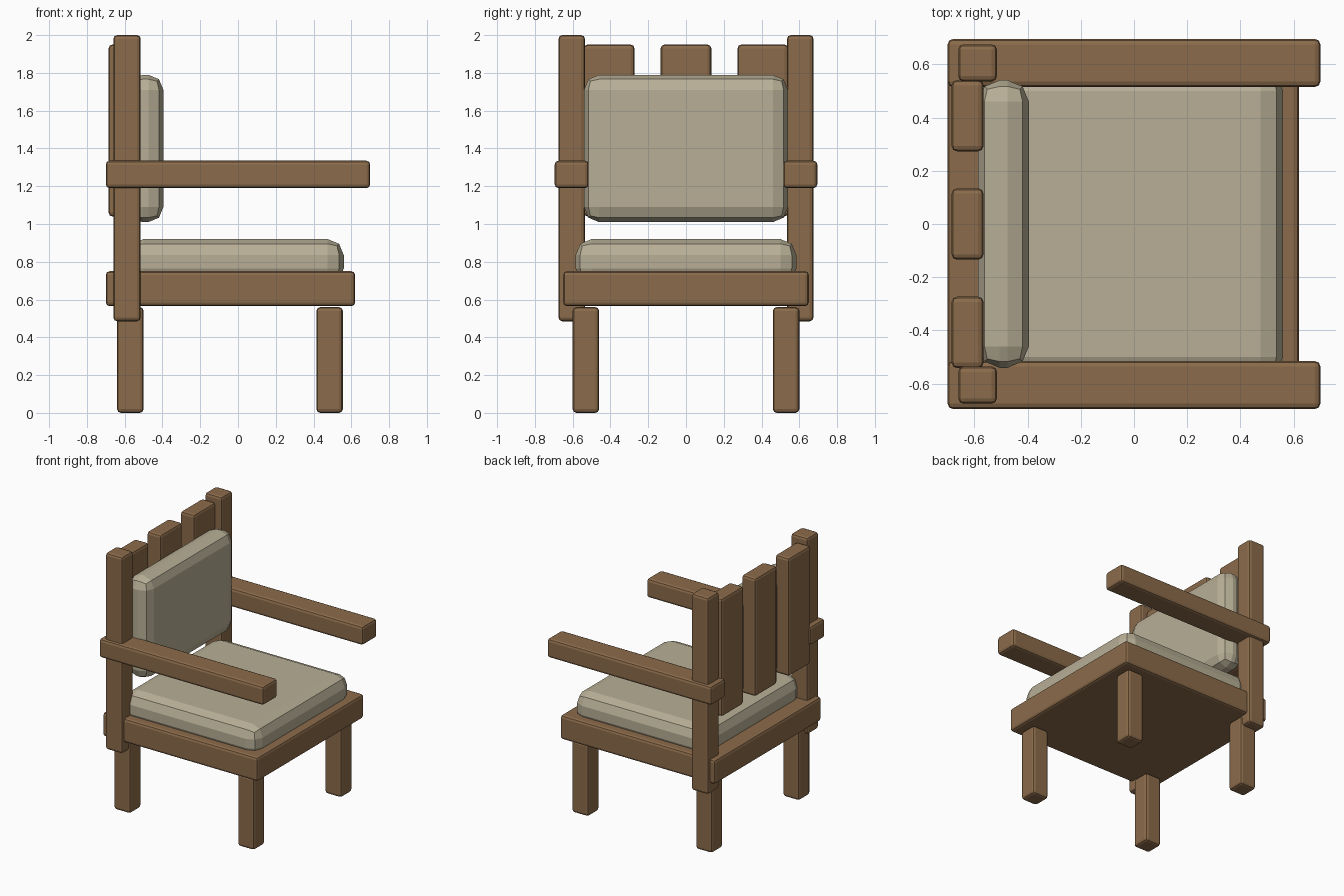
import bpy

if "Cube" in bpy.data.objects:
    bpy.data.objects.remove(bpy.data.objects["Cube"])


def material(name, rgb):
    m = bpy.data.materials.new(name)
    m.diffuse_color = (*rgb, 1)
    m.use_nodes = True
    m.node_tree.nodes["Principled BSDF"].inputs["Base Color"].default_value = m.diffuse_color
    return m


wood = material("brown_wood", (0.258, 0.147, 0.069))
fabric = material("beige_fabric", (0.479, 0.429, 0.305))


def block(name, x, y, z, mat, bevel):
    """Rounded box spanning the given (min, max) ranges."""
    spans = (x, y, z)
    bpy.ops.mesh.primitive_cube_add(size=1, location=[(a + b) / 2 for a, b in spans])
    ob = bpy.context.object
    ob.name = name
    ob.scale = [b - a for a, b in spans]
    bpy.ops.object.transform_apply(location=False, rotation=False, scale=True)
    ob.data.materials.append(mat)
    mod = ob.modifiers.new("rounding", 'BEVEL')
    mod.width = bevel
    mod.segments = 2
    return ob


# Seat frame
block("seat_frame", (-0.70, 0.62), (-0.65, 0.65), (0.565, 0.75), wood, 0.02)

# Legs, posts and arms on both sides
for side, s in (("left", 1), ("right", -1)):
    def across(a, b):
        return tuple(sorted((s * a, s * b)))

    block(f"{side}_front_leg", (0.415, 0.555), across(0.46, 0.60), (0, 0.56), wood, 0.02)
    block(f"{side}_back_leg", (-0.64, -0.50), across(0.46, 0.60), (0, 0.56), wood, 0.02)
    block(f"{side}_back_post", (-0.66, -0.515), across(0.535, 0.675), (0.485, 2.0), wood, 0.02)
    block(f"{side}_armrest", (-0.70, 0.70), across(0.515, 0.695), (1.19, 1.335), wood, 0.02)

# Back slats
for i in (-1, 0, 1):
    c = i * 0.407
    block(f"back_slat_{i + 2}", (-0.685, -0.565), (c - 0.134, c + 0.134), (1.04, 1.95), wood, 0.02)

# Cushions
block("seat_cushion", (-0.585, 0.56), (-0.585, 0.585), (0.68, 0.92), fabric, 0.085)
block("back_cushion", (-0.585, -0.395), (-0.54, 0.54), (1.01, 1.79), fabric, 0.08)
